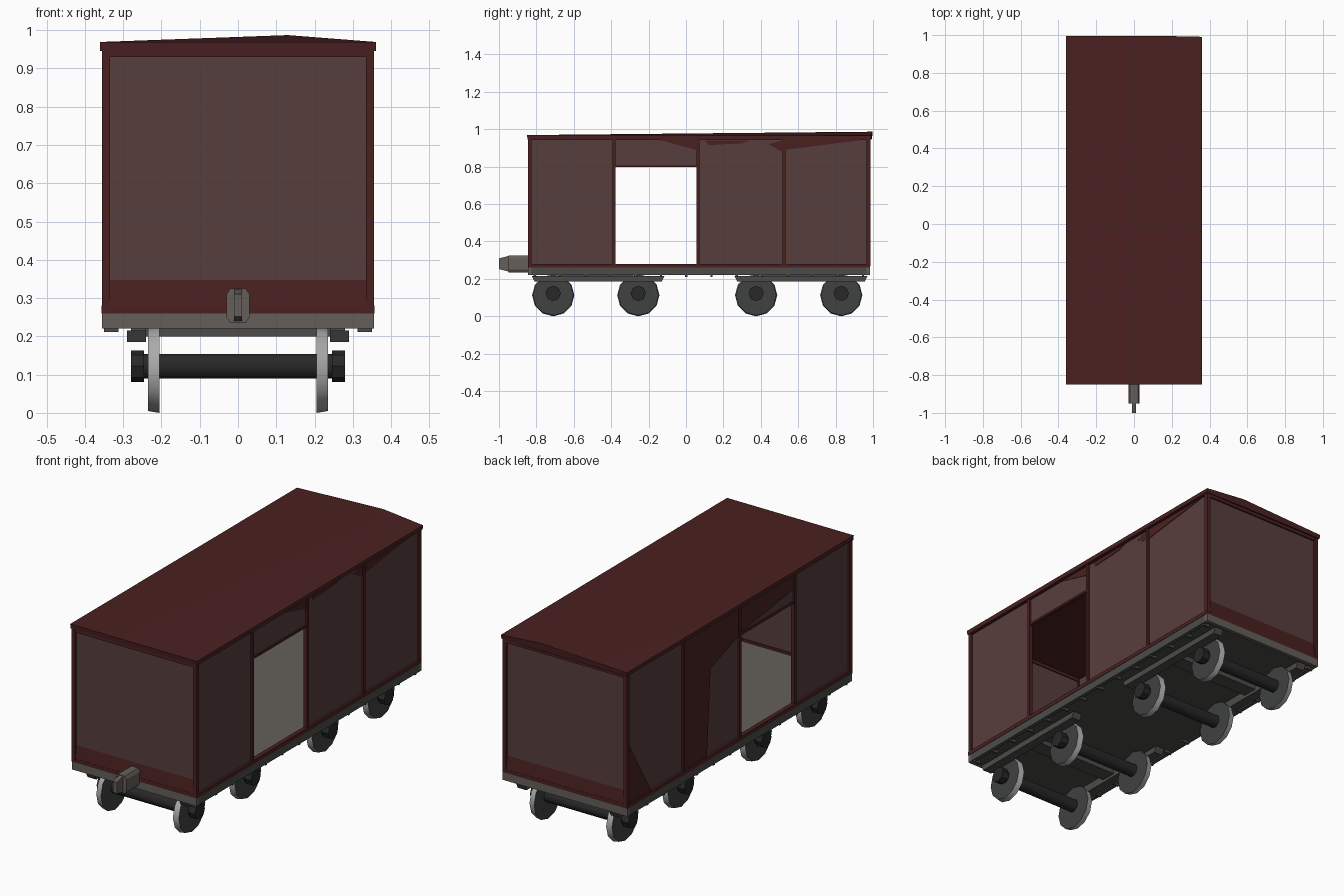
import bpy, bmesh, math
from mathutils import Matrix

if "Cube" in bpy.data.objects:
    bpy.data.objects.remove(bpy.data.objects["Cube"])


def material(name, rgb):
    m = bpy.data.materials.new(name)
    m.diffuse_color = (*rgb, 1)
    m.use_nodes = True
    m.node_tree.nodes["Principled BSDF"].inputs["Base Color"].default_value = m.diffuse_color
    return m


RED = material("oxide red", (0.069, 0.0145, 0.0145))
PANEL = material("faded brown panel", (0.097, 0.047, 0.047))
GREY = material("beam grey", (0.128, 0.114, 0.101))
UNDER = material("chassis dark grey", (0.072, 0.071, 0.066))
DARK = material("axle black", (0.02, 0.021, 0.02))
STEEL = material("wheel steel", (0.05, 0.052, 0.052))
TREAD = material("bright tread steel", (0.4, 0.4, 0.4))


def finish(name, bm, mat, smooth=False):
    bmesh.ops.recalc_face_normals(bm, faces=bm.faces)
    me = bpy.data.meshes.new(name)
    bm.to_mesh(me)
    bm.free()
    me.materials.append(mat)
    ob = bpy.data.objects.new(name, me)
    bpy.context.collection.objects.link(ob)
    if smooth:
        bpy.ops.object.select_all(action='DESELECT')
        ob.select_set(True)
        bpy.context.view_layer.objects.active = ob
        bpy.ops.object.shade_smooth_by_angle(angle=math.radians(40))
    return ob


def box(name, x, y, z, mat):
    bm = bmesh.new()
    size = (x[1] - x[0], y[1] - y[0], z[1] - z[0])
    mid = (sum(x) / 2, sum(y) / 2, sum(z) / 2)
    bmesh.ops.create_cube(bm, size=1, matrix=Matrix.Translation(mid) @ Matrix.Diagonal((*size, 1)))
    return finish(name, bm, mat)


def sbox(name, s, x, y, z, mat):
    # box mirrored to side s
    return box(name, sorted((s * x[0], s * x[1])), y, z, mat)


def cyl(name, x0, x1, y, z, r, n, mat, r2=None):
    # cylinder lying along x
    bm = bmesh.new()
    m = Matrix.Translation(((x0 + x1) / 2, y, z)) @ Matrix.Rotation(math.pi / 2, 4, 'Y')
    bmesh.ops.create_cone(bm, cap_ends=True, segments=n, radius1=r, radius2=r2 or r,
                          depth=x1 - x0, matrix=m)
    return finish(name, bm, mat, True)


def prism(name, pts, axis, a, b, mat):
    # extrude a 2D outline along x (pts are y,z)  or y (pts are x,z)
    bm = bmesh.new()
    put = (lambda p, t: (t, p[0], p[1])) if axis == 'x' else (lambda p, t: (p[0], t, p[1]))
    f = bm.faces.new([bm.verts.new(put(p, a)) for p in pts])
    e = bmesh.ops.extrude_face_region(bm, geom=[f])
    d = (b - a, 0, 0) if axis == 'x' else (0, b - a, 0)
    bmesh.ops.translate(bm, vec=d, verts=[v for v in e['geom'] if isinstance(v, bmesh.types.BMVert)])
    return finish(name, bm, mat)


Y0, Y1 = -0.845, 0.985
POSTS = (Y0 + 0.007, -0.385, 0.063, 0.523, Y1 - 0.007)

# chassis: floor, dark underside, sills
box("floor", (-0.34, 0.34), (Y0 + 0.01, Y1 - 0.01), (0.235, 0.268), GREY)
box("underside", (-0.336, 0.336), (Y0 + 0.01, Y1 - 0.01), (0.226, 0.236), UNDER)
for y, n in ((Y0, "front_beam"), (Y1 - 0.02, "back_beam")):
    box(n, (-0.355, 0.355), (y, y + 0.02), (0.22, 0.26), GREY)

for s, side in ((-1, "left"), (1, "right")):
    sbox(side + "_sill", s, (0.335, 0.355), (Y0 + 0.02, Y1 - 0.02), (0.22, 0.26), UNDER)
    for i in range(14):
        y = Y0 + 0.03 + i * 0.135
        sbox(side + "_sill_bracket", s, (0.312, 0.35), (y, y + 0.012), (0.211, 0.236), UNDER)
    # side frame rails and posts
    sbox(side + "_bottom_rail", s, (0.335, 0.357), (Y0, Y1), (0.26, 0.28), RED)
    sbox(side + "_top_rail", s, (0.335, 0.355), (Y0, Y1), (0.942, 0.955), RED)
    for y in POSTS:
        sbox(side + "_post", s, (0.335, 0.355), (y - 0.008, y + 0.008), (0.27, 0.945), RED)
    sbox(side + "_door_lintel", s, (0.335, 0.352), (-0.385, 0.063), (0.797, 0.808), RED)
    # side panels, door bay open below the lintel
    for i in range(4):
        z0 = 0.80 if i == 1 else 0.27
        sbox(side + "_panel", s, (0.341, 0.346), (POSTS[i], POSTS[i + 1]), (z0, 0.945), PANEL)

# end walls: panel, frame and sloping lower ledge
for y, s, end in ((Y0, 1, "front"), (Y1, -1, "back")):
    def span(a, b):
        return sorted((y + s * a, y + s * b))
    box(end + "_panel", (-0.345, 0.345), span(0.009, 0.014), (0.27, 0.94), PANEL)
    box(end + "_bottom_rail", (-0.357, 0.357), span(0, 0.02), (0.26, 0.28), RED)
    box(end + "_top_rail", (-0.355, 0.355), span(0, 0.02), (0.93, 0.955), RED)
    for sx in (-1, 1):
        sbox(end + "_corner_post", sx, (0.34, 0.355), span(0, 0.02), (0.27, 0.945), RED)
    prism(end + "_ledge", [(y + s * 0.001, 0.28), (y + s * 0.01, 0.28), (y + s * 0.01, 0.355)],
          'x', -0.34, 0.34, RED)

# red patches on the left wall and sagging flaps under the eaves
prism("left_wall_patch", [(0.52, 0.27), (0.52, 0.94), (0.07, 0.94), (0.07, 0.80), (0.3, 0.72), (0.33, 0.27)],
      'x', -0.35, -0.344, RED)
prism("left_corner_patch", [(0.975, 0.27), (0.975, 0.6), (0.78, 0.27)], 'x', -0.35, -0.344, RED)
prism("left_lintel_patch", [(0.06, 0.81), (0.06, 0.94), (-0.38, 0.94), (-0.38, 0.87)], 'x', -0.35, -0.344, RED)
for pts in ([(-0.15, 0.945), (0.055, 0.945), (0.055, 0.89)], [(0.1, 0.94), (0.34, 0.94), (0.3, 0.925), (0.12, 0.915)],
            [(0.44, 0.92), (0.515, 0.94), (0.515, 0.88)], [(0.53, 0.945), (0.96, 0.945), (0.53, 0.89)]):
    prism("eave_flap", pts, 'x', 0.344, 0.349, RED)

# roof: flat at the front, rising to a low off-centre peak at the back
bm = bmesh.new()
X, F, B = 0.361, -0.85, 0.996
outline = [(-X, F, 0.969), (X, F, 0.969), (X, B - 0.005, 0.967), (0.13, B, 0.987), (-X, B, 0.966)]
top = [bm.verts.new(p) for p in outline]
low = [bm.verts.new((x * 0.997, y * 0.997, 0.946)) for x, y, z in outline]
for t in ((0, 1, 3), (1, 2, 3), (0, 3, 4)):
    bm.faces.new([top[i] for i in t])
for i in range(5):
    j = (i + 1) % 5
    bm.faces.new((top[i], low[i], low[j], top[j]))
bm.faces.new(low)
finish("roof", bm, RED, True)

# coupler on the front
prism("coupler_body", [(-0.03, 0.25), (-0.02, 0.235), (0.02, 0.235), (0.03, 0.25),
                       (0.03, 0.31), (0.02, 0.325), (-0.02, 0.325), (-0.03, 0.31)],
      'y', -0.95, -0.84, GREY)
prism("coupler_tip", [(-0.95, 0.24), (-0.95, 0.322), (-1.0, 0.31), (-1.0, 0.252)], 'x', -0.011, 0.011, GREY)

# bogies: side frames, bolster, axles, wheels and axle boxes
for ya, yb in ((-0.71, -0.255), (0.375, 0.83)):
    mid = (ya + yb) / 2
    box("bogie_bolster", (-0.27, 0.27), (mid - 0.04, mid + 0.04), (0.2, 0.23), UNDER)
    for s in (-1, 1):
        prism("bogie_side_frame", [(ya - 0.115, 0.215), (yb + 0.14, 0.215), (yb + 0.125, 0.185), (ya - 0.1, 0.185)],
              'x', s * 0.24, s * 0.29, UNDER)
        sbox("bogie_mount", s, (0.24, 0.28), (mid - 0.2, mid + 0.2), (0.21, 0.23), UNDER)
    for y in (ya, yb):
        cyl("axle", -0.25, 0.25, y, 0.122, 0.034, 10, DARK)
        for s in (-1, 1):
            a, b = sorted((s * 0.205, s * 0.235))
            r = (0.108, 0.113)
            wheel = cyl("wheel", a, b, y, 0.113, r[s > 0], 12, STEEL, r[s < 0])
            # bright running surface on the rim
            wheel.data.materials.append(TREAD)
            for p in wheel.data.polygons:
                p.material_index = int(abs(p.normal.x) < 0.6)
            a, b = sorted((s * 0.245, s * 0.28))
            cyl("axle_box", a, b, y, 0.122, 0.041, 8, DARK)
